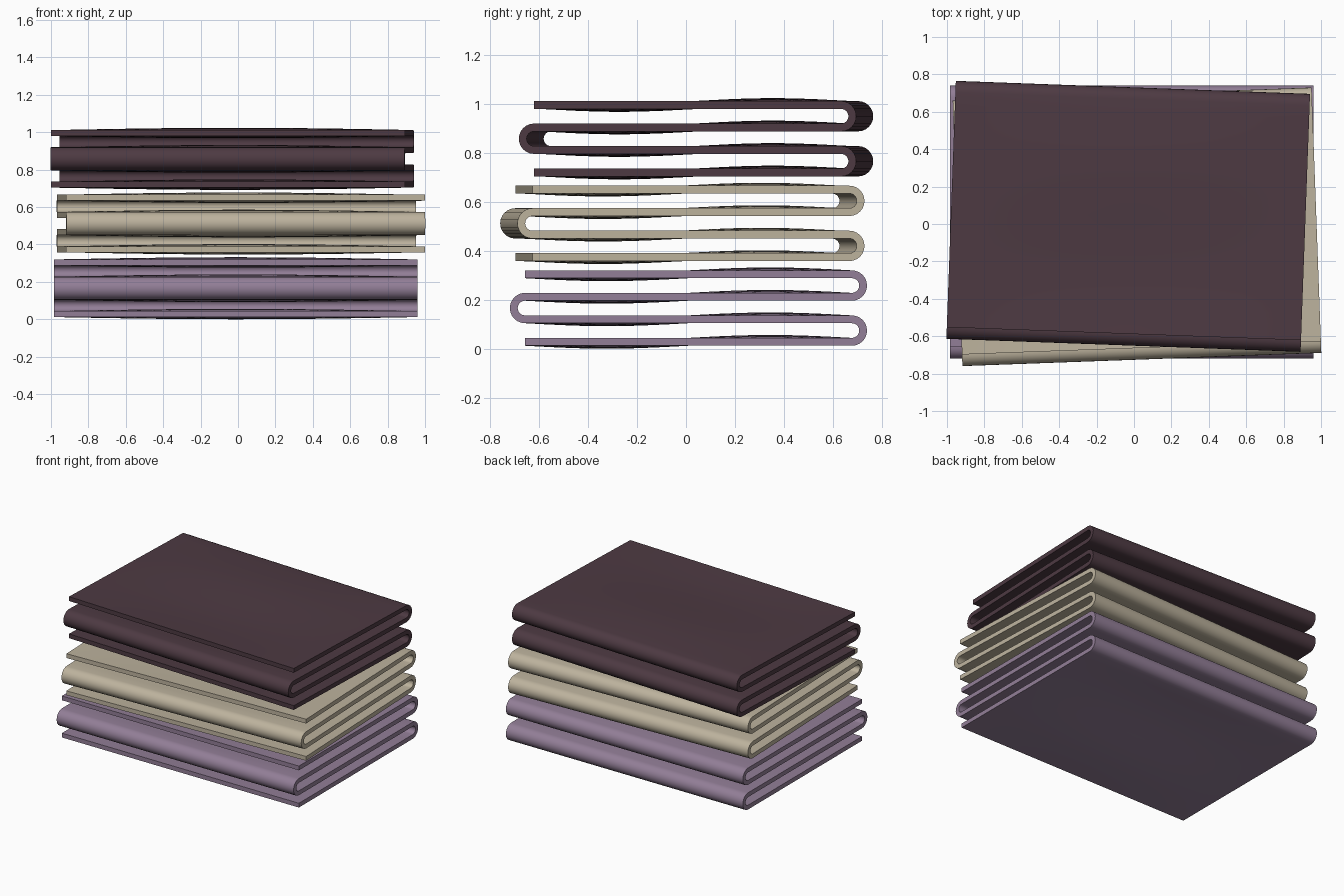
import bpy, bmesh, math

if "Cube" in bpy.data.objects:
    bpy.data.objects.remove(bpy.data.objects["Cube"])

THICK = 0.032      # cloth thickness
GAP = 0.092        # spacing between folded layers
LAYERS = 4
R = GAP / 2
WAVE = 0.012       # soft billow in the middle of each layer


def folded_path(y0, y1):
    """Centre line of the zigzag fold as (y, z, normal_y, normal_z)."""
    pts, flat, bend = [], 18, 12
    for i in range(LAYERS):
        z, s = i * GAP, (1 if i % 2 == 0 else -1)
        a, b = (y0, y1) if s > 0 else (y1, y0)
        for k in range(flat + 1):
            pts.append((a + (b - a) * k / flat, z, 0, s))
        if i < LAYERS - 1:
            for k in range(1, bend):
                t = -math.pi / 2 + math.pi * k / bend
                c, n = math.cos(t) * s, math.sin(t)
                pts.append((b + R * c, z + R + R * n, -c * s, -n * s))
    return pts


def towel(name, width, length, centre, z, angle, color):
    half = length / 2 - R - THICK / 2
    path = folded_path(-half, half)
    # closed outline: one side of the cloth out, the other side back
    h = THICK / 2
    outline = [(y + ny * h, pz + nz * h, y) for y, pz, ny, nz in path]
    outline += [(y - ny * h, pz - nz * h, y) for y, pz, ny, nz in reversed(path)]
    n, m, cols = len(outline), len(path), 20

    bm = bmesh.new()
    rows = []
    for c in range(cols + 1):
        x = width * (c / cols - 0.5)
        lift = WAVE * math.cos(math.pi * x / width)
        row = []
        for y, pz, yc in outline:
            u = max(-1, min(1, yc / half))
            row.append(bm.verts.new((x, y, pz + lift * math.sin(math.pi * u))))
        rows.append(row)
    for a, b in zip(rows, rows[1:]):
        for i in range(n):
            j = (i + 1) % n
            bm.faces.new((a[i], a[j], b[j], b[i]))
    # cut edges at both sides
    for row in (rows[0], rows[-1]):
        for i in range(m - 1):
            bm.faces.new((row[i], row[i + 1], row[n - 2 - i], row[n - 1 - i]))
    bmesh.ops.recalc_face_normals(bm, faces=bm.faces)

    mesh = bpy.data.meshes.new(name)
    bm.to_mesh(mesh)
    bm.free()
    obj = bpy.data.objects.new(name, mesh)
    bpy.context.collection.objects.link(obj)
    obj.location = (centre[0], centre[1], z)
    obj.rotation_euler.z = math.radians(angle)
    mat = bpy.data.materials.new(name + "_cloth")
    mat.diffuse_color = (*color, 1)
    mat.use_nodes = True
    mat.node_tree.nodes["Principled BSDF"].inputs["Base Color"].default_value = mat.diffuse_color
    mesh.materials.append(mat)
    bpy.ops.object.select_all(action='DESELECT')
    obj.select_set(True)
    bpy.context.view_layer.objects.active = obj
    bpy.ops.object.shade_smooth_by_angle(angle=math.radians(35))


# stack of three towels, each slightly turned
towel("bottom_towel", 1.945, 1.46, (-0.012, 0.01), 0.028, 0, (0.29, 0.21, 0.31))
towel("middle_towel", 1.92, 1.42, (0.016, -0.015), 0.374, 2.1, (0.51, 0.45, 0.34))
towel("top_towel", 1.895, 1.38, (-0.031, 0.041), 0.72, -2.1, (0.075, 0.042, 0.055))
